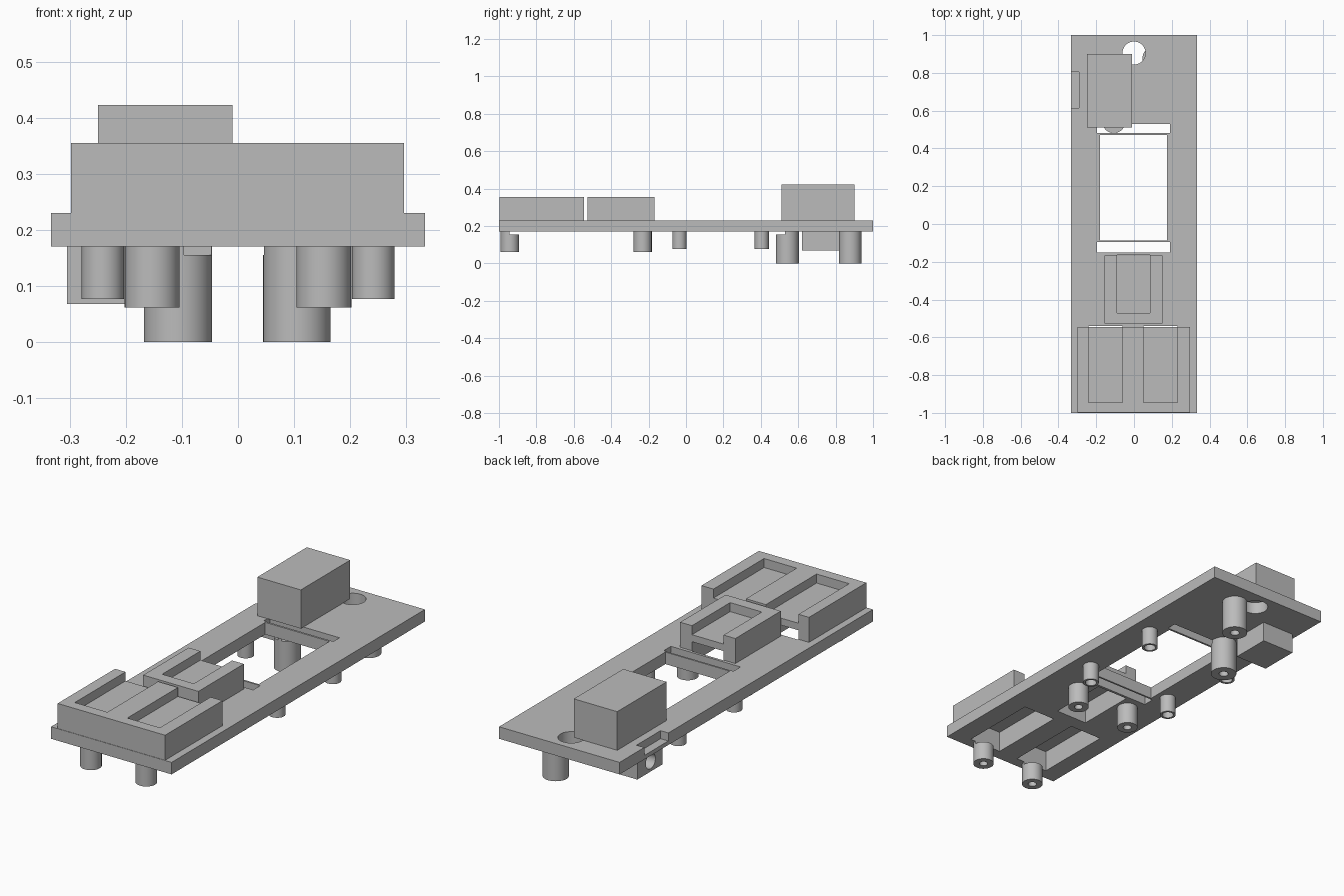
import bpy
from math import pi, radians

if "Cube" in bpy.data.objects:
    bpy.data.objects.remove(bpy.data.objects["Cube"], do_unlink=True)

GREY = (0.5, 0.5, 0.5, 1)
grey = bpy.data.materials.new("matte grey")
grey.use_nodes = True
grey.diffuse_color = GREY
for node in grey.node_tree.nodes:
    if node.type == 'BSDF_PRINCIPLED':
        node.inputs["Base Color"].default_value = GREY


def box(name, x, y, z):
    """Box from (min, max) pairs."""
    bpy.ops.mesh.primitive_cube_add(size=1)
    ob = bpy.context.object
    ob.name = name
    spans = (x, y, z)
    ob.location = [(a + b) / 2 for a, b in spans]
    ob.scale = [b - a for a, b in spans]
    bpy.ops.object.transform_apply(location=True, rotation=True, scale=True)
    ob.data.materials.append(grey)
    return ob


def cylinder(name, x, y, z, radius):
    """Upright cylinder with z as a (min, max) pair."""
    bpy.ops.mesh.primitive_cylinder_add(vertices=40, radius=radius, depth=z[1] - z[0],
                                        location=(x, y, (z[0] + z[1]) / 2))
    ob = bpy.context.object
    ob.name = name
    bpy.ops.object.transform_apply(location=True, rotation=True, scale=True)
    ob.data.materials.append(grey)
    return ob


def cut(target, *cutters):
    """Subtract the cutters from the target and discard them."""
    for cutter in cutters:
        cutter.hide_render = True
        mod = target.modifiers.new("cut", 'BOOLEAN')
        mod.operation = 'DIFFERENCE'
        mod.solver = 'EXACT'
        mod.object = cutter
        bpy.context.view_layer.objects.active = target
        bpy.ops.object.modifier_apply(modifier=mod.name)
        bpy.data.objects.remove(cutter, do_unlink=True)


def smooth(ob):
    bpy.ops.object.select_all(action='DESELECT')
    ob.select_set(True)
    bpy.context.view_layer.objects.active = ob
    bpy.ops.object.shade_smooth_by_angle(angle=radians(30))


# Heights of the plate, the pocket roofs and the depth of the cuts
BOTTOM, TOP, RAISED, LOW = 0.17, 0.23, 0.355, 0.155
ROOF, FLOOR, ABOVE = 0.275, 0.31, 0.5

LEFT_POCKET, RIGHT_POCKET, MID_POCKET = (0.05, 0.23), (-0.24, -0.06), (-0.09, 0.085)


def front_pocket(x):
    return box("cutter", x, (-0.945, -0.54), (LOW, ROOF))


def back_slot():
    return box("cutter", (-0.195, 0.19), (0.482, 0.53), (LOW, ABOVE))


def round_hole():
    return cylinder("cutter", 0, 0.905, (LOW, ABOVE), 0.061)


# Base plate with its window, slots, pockets, hole and edge notch
plate = box("base_plate", (-0.333, 0.333), (-1, 1), (BOTTOM, TOP))
cut(plate,
    box("cutter", (-0.18, 0.175), (-0.087, 0.472), (LOW, ABOVE)),
    box("cutter", (-0.195, 0.19), (-0.152, -0.096), (LOW, ABOVE)),
    back_slot(),
    front_pocket(LEFT_POCKET), front_pocket(RIGHT_POCKET),
    box("cutter", MID_POCKET, (-0.47, -0.165), (LOW, ROOF)),
    round_hole(),
    box("cutter", (-0.4, -0.29), (0.615, 0.805), (0.19, ABOVE)))
smooth(plate)

# Raised holders: hollow below, recessed on top, open at the back
front_holder = box("front_holder", (-0.298, 0.296), (-0.998, -0.545), (TOP, RAISED))
for pocket in (LEFT_POCKET, RIGHT_POCKET):
    cut(front_holder,
        box("cutter", pocket, (-0.945, -0.5), (LOW, ROOF)),
        box("cutter", pocket, (-0.945, -0.5), (FLOOR, ABOVE)))

middle_holder = box("middle_holder", (-0.155, 0.15), (-0.527, -0.168), (TOP, RAISED))
cut(middle_holder,
    box("cutter", MID_POCKET, (-0.47, -0.1), (LOW, ROOF)),
    box("cutter", MID_POCKET, (-0.47, -0.1), (FLOOR, ABOVE)))

# Tall box on top and the socket block below the notch
box("top_box", (-0.25, -0.01), (0.51, 0.9), (TOP, 0.423))

socket = box("socket_block", (-0.305, -0.125), (0.62, 0.82), (0.068, BOTTOM))
bpy.ops.mesh.primitive_cylinder_add(vertices=32, radius=0.038, depth=0.2,
                                    location=(-0.3, 0.715, 0.12), rotation=(0, pi / 2, 0))
cut(socket, bpy.context.object)
smooth(socket)


# Pegs with blind screw holes
def peg(name, x, y, radius, end, bore, *cutters):
    ob = cylinder(name, x, y, (end, BOTTOM), radius)
    cut(ob, cylinder("cutter", x, y, (end - 0.05, end + 0.07), bore), *cutters)
    smooth(ob)


peg("back_left_post", 0.105, 0.878, 0.06, 0, 0.022, round_hole())
peg("back_right_post", -0.107, 0.542, 0.061, 0, 0.022, back_slot())

for side, word, pocket in ((1, "left", LEFT_POCKET), (-1, "right", RIGHT_POCKET)):
    peg("front_peg_" + word, side * 0.153, -0.942, 0.049, 0.062, 0.02, front_pocket(pocket))
    peg("middle_peg_" + word, side * 0.153, -0.232, 0.049, 0.062, 0.02)
    for place, y in (("front", -0.035), ("back", 0.405)):
        peg(place + "_small_peg_" + word, side * 0.241, y, 0.038, 0.077, 0.027)
